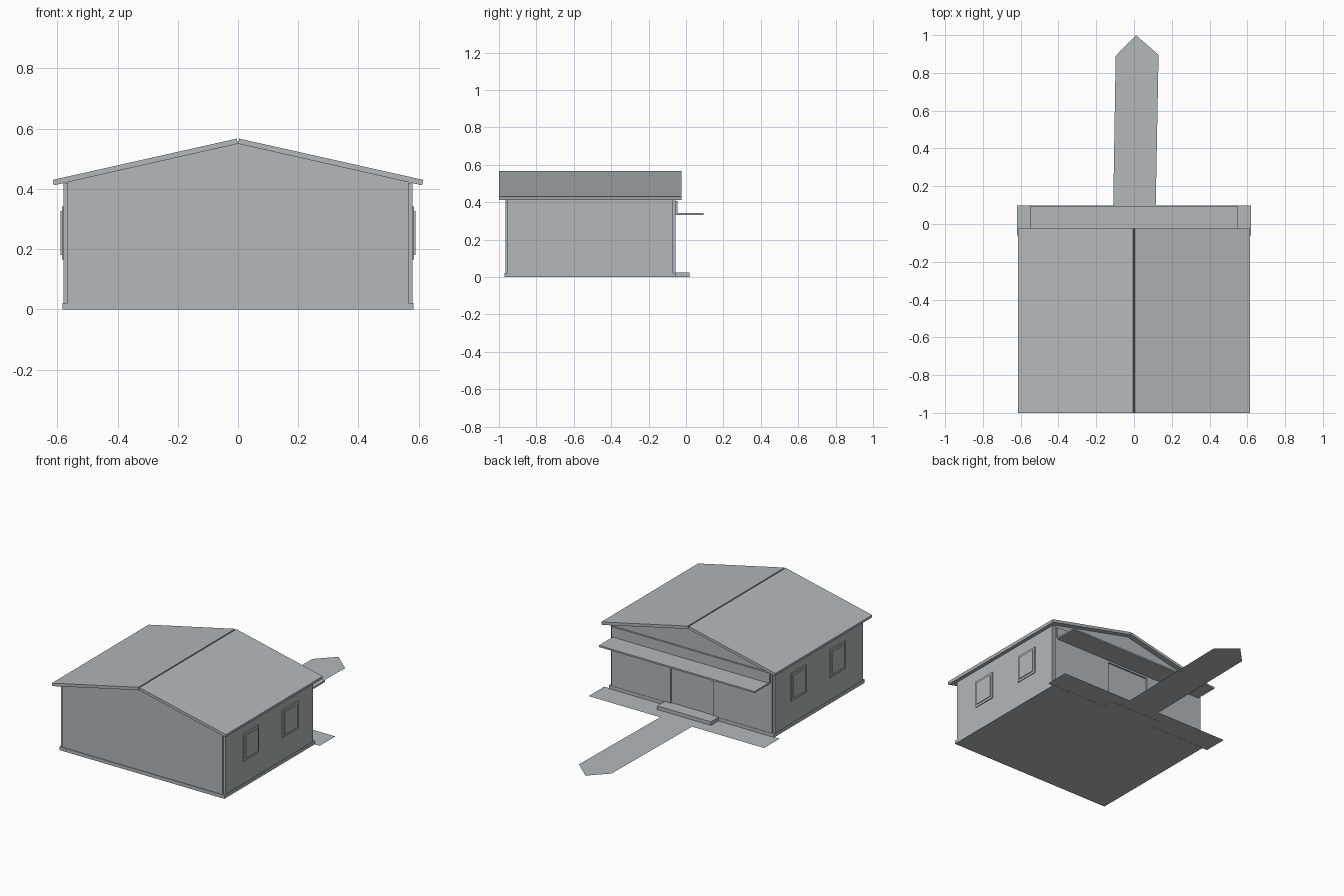
import bpy
import bmesh
from mathutils import Vector

old = bpy.data.objects.get("Cube")
if old:
    bpy.data.objects.remove(old, do_unlink=True)

COLOUR = (0.445, 0.48, 0.5, 1)
grey = bpy.data.materials.new("cool_grey")
grey.use_nodes = True
grey.diffuse_color = COLOUR
grey.node_tree.nodes["Principled BSDF"].inputs["Base Color"].default_value = COLOUR


def prism(name, points, direction=None):
    """Make a flat sheet, or extrude it along a direction into a closed solid."""
    bm = bmesh.new()
    face = bm.faces.new([bm.verts.new(p) for p in points])
    if direction:
        extruded = bmesh.ops.extrude_face_region(bm, geom=[face], use_keep_orig=True)
        verts = [g for g in extruded["geom"] if isinstance(g, bmesh.types.BMVert)]
        bmesh.ops.translate(bm, verts=verts, vec=Vector(direction))
        bmesh.ops.recalc_face_normals(bm, faces=bm.faces)
    mesh = bpy.data.meshes.new(name)
    bm.to_mesh(mesh)
    bm.free()
    mesh.materials.append(grey)
    obj = bpy.data.objects.new(name, mesh)
    bpy.context.collection.objects.link(obj)
    return obj


def box(name, x, y, z):
    outline = [(x[0], y[0], z[0]), (x[1], y[0], z[0]), (x[1], y[1], z[0]), (x[0], y[1], z[0])]
    return prism(name, outline, (0, 0, z[1] - z[0]))


SLOPE, RIDGE, WALL = 0.223, 0.55, 0.566
EAVE = RIDGE - SLOPE * WALL
DOOR, DOOR_TOP = 0.15, 0.32

# Walls: gabled body, plus an outer layer with the recessed doorway
gable = [(WALL, EAVE), (0, RIDGE), (-WALL, EAVE)]
body = [(-WALL, 0), (WALL, 0)] + gable
doorway = [(-WALL, 0), (-DOOR, 0), (-DOOR, DOOR_TOP), (DOOR, DOOR_TOP), (DOOR, 0), (WALL, 0)] + gable
prism("house_walls", [(x, -0.966, z) for x, z in body], (0, 0.899, 0))
prism("entrance_wall", [(x, -0.067, z) for x, z in doorway], (0, 0.01, 0))

# Plinth and entrance step
box("plinth", (-0.583, 0.583), (-0.97, -0.055), (0, 0.022))
box("entrance_step", (-0.19, 0.19), (-0.06, 0.02), (0, 0.024))

# Parts repeated on both sides
for s, side in ((1, "left"), (-1, "right")):
    # Roof slab, cut square at ridge and eave
    section = [(0.004, 0.567), (0.615, 0.43), (0.611, 0.412), (0, RIDGE)]
    prism(side + "_roof_slab", [(s * x, -1, z) for x, z in section], (0, 0.977, 0))
    # Side wall panel, stopping short of the corners to leave a notch
    box(side + "_wall_panel", sorted((s * 0.56, s * 0.58)), (-0.955, -0.071), (0, 0.42))
    # Windows
    for end, y in (("front", -0.7), ("back", -0.305)):
        box(f"{side}_{end}_window_frame", sorted((s * 0.57, s * 0.585)),
            (y - 0.078, y + 0.078), (0.165, 0.342))
        box(f"{side}_{end}_window_pane", sorted((s * 0.57, s * 0.59)),
            (y - 0.063, y + 0.063), (0.18, 0.327))

# Canopy with fascia board above it
box("canopy", (-0.55, 0.55), (-0.06, 0.094), (0.332, 0.342))
box("fascia_board", (-0.557, 0.557), (-0.065, -0.046), (0.342, 0.407))

# Flat paving strip and pointed path
strip = [(-0.62, -0.06), (0.62, -0.06), (0.62, 0.097), (-0.62, 0.097)]
path = [(-0.11, 0.097), (0.115, 0.097), (0.13, 0.895), (0.01, 1), (-0.097, 0.89)]
prism("paving_strip", [(x, y, 0.001) for x, y in strip])
prism("pointed_path", [(x, y, 0.001) for x, y in path])
